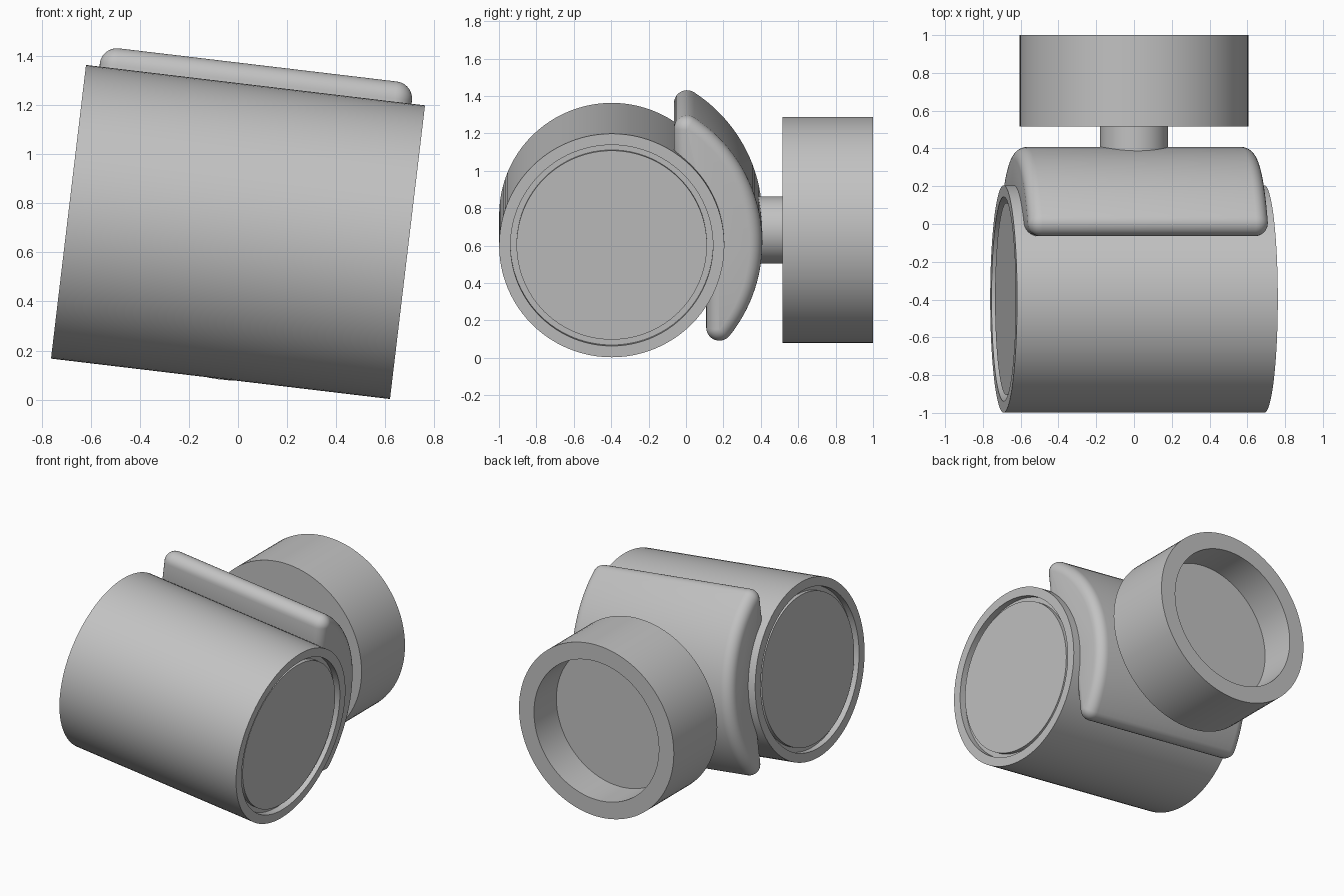
import bpy, bmesh
from math import sin, cos, pi, radians, sqrt
from mathutils import Matrix

cube = bpy.data.objects.get("Cube")
if cube:
    bpy.data.objects.remove(cube, do_unlink=True)

# Single painted finish
GREY = (0.54, 0.54, 0.54, 1)
paint = bpy.data.materials.new("light_grey_paint")
paint.use_nodes = True
paint.diffuse_color = GREY
paint.node_tree.nodes["Principled BSDF"].inputs["Base Color"].default_value = GREY

CENTRE_Z = 0.683
TILT = Matrix.Translation((0, -0.397, CENTRE_Z)) @ Matrix.Rotation(radians(6.8), 4, "Y")
BACKWARD = Matrix.Translation((0, 0, CENTRE_Z)) @ Matrix.Rotation(pi / 2, 4, "Z")


def loft(name, sections, matrix):
    """Skin matching closed loops along local x and cap both ends."""
    bm = bmesh.new()
    loops = [[bm.verts.new(p) for p in section] for section in sections]
    for a, b in zip(loops, loops[1:]):
        for i in range(len(a)):
            j = (i + 1) % len(a)
            bm.faces.new((a[i], a[j], b[j], b[i]))
    bm.faces.new(loops[0])
    bm.faces.new(loops[-1])
    bmesh.ops.remove_doubles(bm, verts=bm.verts, dist=0.0002)
    bmesh.ops.recalc_face_normals(bm, faces=bm.faces)
    mesh = bpy.data.meshes.new(name)
    bm.to_mesh(mesh)
    bm.free()
    mesh.shade_smooth()
    mesh.set_sharp_from_angle(angle=radians(32))
    mesh.materials.append(paint)
    obj = bpy.data.objects.new(name, mesh)
    obj.matrix_world = matrix
    bpy.context.collection.objects.link(obj)
    return obj


def lathe(name, profile, matrix, sides=96):
    """Turn (axial, radius) points about local x."""
    turns = [2 * pi * i / sides for i in range(sides)]
    return loft(name, [[(x, r * cos(t), r * sin(t)) for t in turns]
                       for x, r in profile], matrix)


def arc(cy, cz, radius, start, end, steps):
    angles = [radians(start + (end - start) * i / steps) for i in range(steps + 1)]
    return [(cy + radius * cos(a), cz + radius * sin(a)) for a in angles]


# Barrel with a shallow groove round the disc at each end
end = [(0.68, 0.509), (0.65, 0.509), (0.65, 0.541), (0.695, 0.541), (0.695, 0.602)]
lathe("lamp_barrel", [(-x, r) for x, r in end] + end[::-1], TILT)

# Curved saddle hugging the back of the barrel, rounded on every outer edge
MID, ROUND, HALF = 0.735, 0.07, 0.64
LOW, HIGH = -38.5, 56.8


def saddle_section(x, rho):
    low_y, low_z = MID * cos(radians(LOW)), MID * sin(radians(LOW))
    top_y, top_z = MID * cos(radians(HIGH)), MID * sin(radians(HIGH))
    pts = arc(low_y, low_z, rho, 180, 360 + LOW, 10)
    pts += arc(0, 0, MID + rho, LOW, HIGH, 32)[1:-1]
    pts += arc(top_y, top_z, rho, HIGH, 180, 10)
    y = top_y - rho
    pts.append((y, sqrt(0.58 ** 2 - y * y)))
    y = low_y - rho
    pts.append((y, -sqrt(0.58 ** 2 - y * y)))
    return [(x, py, pz) for py, pz in pts]


steps = [radians(88 * i / 7) for i in range(8)]
edge = [(HALF - ROUND + ROUND * sin(t), ROUND * cos(t)) for t in steps]
loft("saddle_bracket",
     [saddle_section(-x, r) for x, r in edge[::-1]] + [saddle_section(x, r) for x, r in edge],
     TILT)

# Stem and hollow mounting cup
lathe("stem", [(0.38, 0.18), (0.53, 0.18)], BACKWARD, 64)
lathe("mounting_cup", [(0.515, 0.605), (1, 0.605), (1, 0.488), (0.75, 0.488)], BACKWARD)
